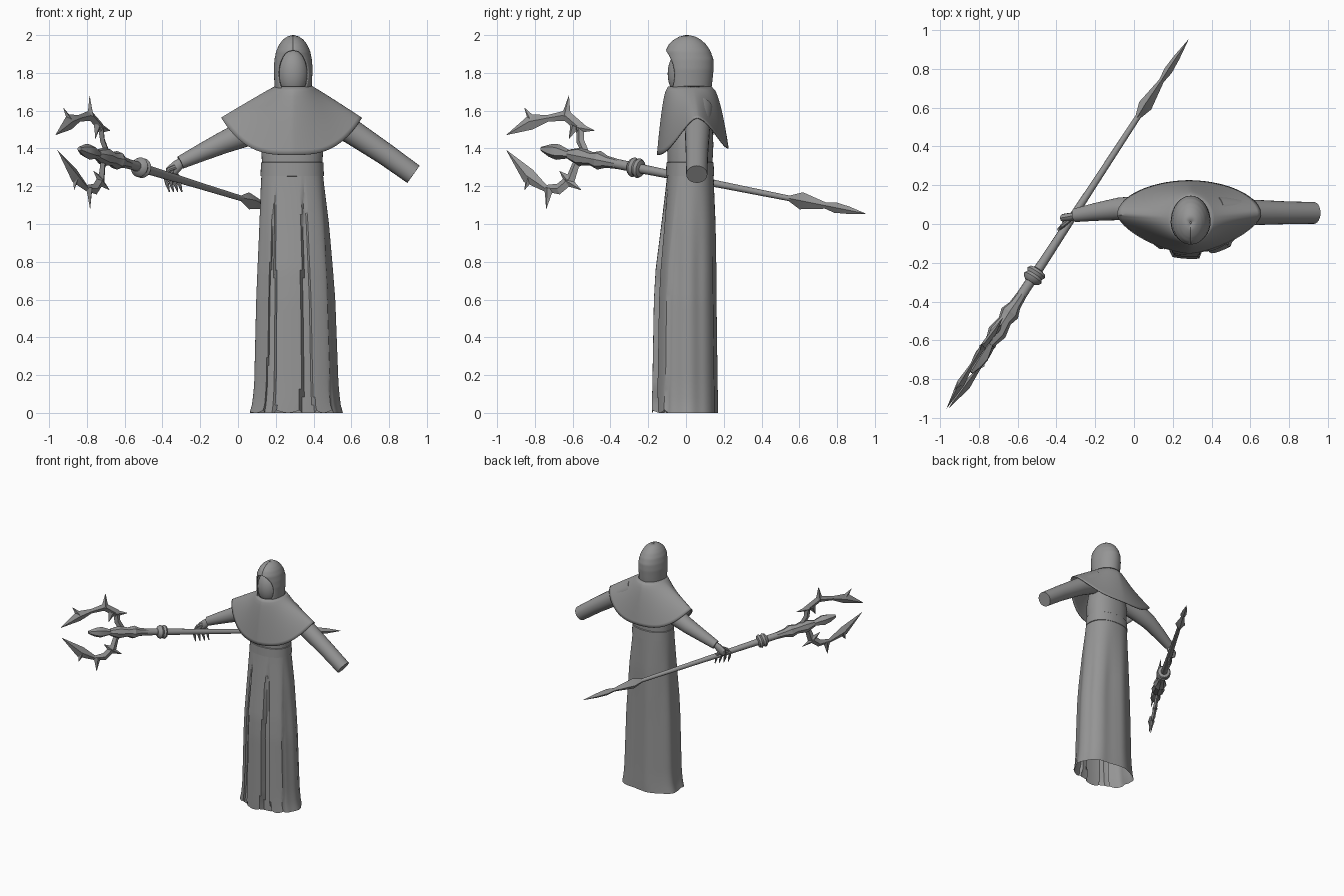
import bpy
from math import sin, cos, pi, acos, sqrt, copysign, radians
from mathutils import Vector

cube = bpy.data.objects.get("Cube")
if cube:
    bpy.data.objects.remove(cube)

grey = bpy.data.materials.new("plain_grey")
grey.use_nodes = True
grey.diffuse_color = (0.3, 0.3, 0.3, 1)
grey.node_tree.nodes["Principled BSDF"].inputs["Base Color"].default_value = (0.3, 0.3, 0.3, 1)


def loft(name, rings, closed=True, cap=False, angle=40, thick=0):
    """Skin a list of equal-length rings."""
    n = len(rings[0])
    verts = [p for ring in rings for p in ring]
    faces = []
    for r in range(len(rings) - 1):
        for i in range(n if closed else n - 1):
            j = (i + 1) % n
            faces.append((r * n + i, r * n + j, r * n + n + j, r * n + n + i))
    if cap:
        last = (len(rings) - 1) * n
        faces += [tuple(range(n))[::-1], tuple(range(last, last + n))]
    mesh = bpy.data.meshes.new(name)
    mesh.from_pydata(verts, [], faces)
    mesh.materials.append(grey)
    obj = bpy.data.objects.new(name, mesh)
    bpy.context.collection.objects.link(obj)
    bpy.ops.object.select_all(action='DESELECT')
    obj.select_set(True)
    bpy.context.view_layer.objects.active = obj
    bpy.ops.object.shade_smooth_by_angle(angle=radians(angle))
    if thick:
        mod = obj.modifiers.new("cloth", 'SOLIDIFY')
        mod.thickness = thick
    return obj


def tube(name, points, radii, sides=12, flat=1.0, ref=(0, 1, 0), angle=40):
    """Tapered tube along a path; flat squeezes it along ref."""
    pts = [Vector(p) for p in points]
    rings = []
    for i, p in enumerate(pts):
        t = (pts[min(i + 1, len(pts) - 1)] - pts[max(i - 1, 0)]).normalized()
        u = t.cross(Vector(ref)).normalized()
        v = t.cross(u)
        rings.append([p + radii[i] * (u * cos(2 * pi * k / sides) + v * flat * sin(2 * pi * k / sides))
                      for k in range(sides)])
    return loft(name, rings, cap=True, angle=angle)


def interp(table, z):
    """Blend the rows of a table whose first column is rising height."""
    for a, b in zip(table, table[1:]):
        if z <= b[0]:
            f = (z - a[0]) / (b[0] - a[0])
            return [p + (q - p) * f for p, q in zip(a, b)]
    return table[-1]


def oval(cx, cy, a, front, back, th, power=2.0):
    """Point on a superellipse with separate front and back depths."""
    c, s = cos(th), sin(th)
    x = cx + a * copysign(abs(c) ** (2 / power), c)
    depth = abs(s) ** (2 / power)
    return x, cy + (back - cy if s > 0 else front - cy) * depth


# Robe skirt with pushed-out front panels: height, centre, half width, front, back
SKIRT = [(0, .305, .245, -.145, .165), (.05, .305, .232, -.145, .165), (.15, .305, .222, -.143, .163),
         (.6, .302, .208, -.135, .157), (1.0, .295, .184, -.112, .155), (1.2, .288, .168, -.102, .148),
         (1.26, .287, .163, -.1, .146)]
PANELS = [(.268, .07, .035), (.12, .045, .02), (.43, .045, .016)]
rings = []
for k in range(31):
    z = 1.26 * k / 30
    _, cx, a, front, back = interp(SKIRT, z)
    ring = []
    loose = min(1, (1.26 - z) / .5)
    for i in range(120):
        th = 2 * pi * i / 120
        x, y = oval(cx, .01, a, front, back, th, 2.3)
        lift = 0
        if sin(th) < 0:
            for px, half, push in PANELS:
                px = .287 + (px - .287) * a / .21
                if abs(x - px) < half:
                    y -= push * loose
                    lift = .02 * ((x - px) / half) ** 2 if k == 0 else 0
        else:
            y += .007 * loose * cos(7 * th) * sin(th)
        x += .005 * loose * cos(9 * th) * cos(th)
        ring.append((x, y, z + lift))
    rings.append(ring)
loft("robe_skirt", rings, angle=35)

# Torso and waist band
def bands(name, rows, sides=64):
    loft(name, [[(*oval(.287, .02, a, f, b, 2 * pi * i / sides, 2.2), z) for i in range(sides)]
                for z, a, f, b in rows])

bands("torso", [(1.22, .16, -.098, .142), (1.32, .16, -.098, .14), (1.42, .165, -.1, .145),
                (1.52, .15, -.085, .14), (1.62, .1, -.06, .12), (1.72, .08, -.05, .1)])
bands("waist_band", [(1.25, .155, -.095, .14), (1.255, .168, -.106, .149), (1.325, .165, -.104, .146),
                     (1.33, .155, -.095, .14)])

# Shoulder cape, its hem raised over the arms
rings = []
for k in range(15):
    s = k / 14
    ring = []
    for i in range(96):
        th = 2 * pi * i / 96
        is_back = sin(th) > 0
        nx, ny = oval(.295, .03, .095, -.09, .13, th)
        hx, hy = oval(.284, .05, .368, -.148, .22, th, 1.9 if is_back else 1.5)
        u = abs(hx - .284) / .368
        hz = (1.4 if is_back else 1.365) + (.16 if is_back else .19) * u ** 3
        f = s ** (.55 + .42 * u)
        ring.append((nx + (hx - nx) * f, ny + (hy - ny) * f, 1.725 + (hz - 1.725) * s))
    rings.append(ring)
loft("shoulder_cape", rings, angle=50, thick=.006)

# Hood with an oval opening, and the smooth face inside
HOOD = [(1.68, .108, -.09, .145), (1.72, .098, -.098, .135), (1.76, .1, -.102, .14), (1.82, .103, -.103, .146),
        (1.87, .099, -.106, .145), (1.915, .09, -.108, .13), (1.95, .074, -.092, .107),
        (1.975, .055, -.066, .08), (1.992, .032, -.035, .05), (2.0, .004, -.001, .012)]
rings = []
for k in range(41):
    z = 1.68 + .32 * k / 40
    _, a, front, back = interp(HOOD, z)
    gap = .079 * sqrt(max(0, 1 - ((z - 1.795) / .125) ** 2))
    start = acos(min(.95, gap / a))
    rings.append([(*oval(.292, .01, a, front, back, -start + (pi + 2 * start) * i / 48), z) for i in range(49)])
loft("hood", rings, closed=False, angle=50, thick=.007)
loft("face", [[(.292 + .083 * sin(v) * cos(2 * pi * i / 32), -.015 + .082 * sin(v) * sin(2 * pi * i / 32),
                1.795 - .128 * cos(v)) for i in range(32)] for v in [.01 + (pi - .02) * k / 16 for k in range(17)]])

# Sleeves
tube("left_sleeve", [(.42, .06, 1.6), (.6, .06, 1.49), (.78, .058, 1.37), (.929, .057, 1.263)],
     [.085, .066, .059, .056], 24)
tube("right_sleeve", [(.14, .06, 1.53), (.04, .075, 1.48), (-.08, .078, 1.43), (-.2, .062, 1.375), (-.305, .045, 1.325)],
     [.085, .071, .058, .046, .035], 24)

# Right hand gripping the staff
tube("right_palm", [(-.29, .045, 1.335), (-.32, .038, 1.31), (-.355, .03, 1.275), (-.365, .025, 1.25)],
     [.022, .03, .034, .016], 12, .7)
for i in range(4):
    x, y = -.385 + .022 * i, -.03 + .026 * i
    tube(f"right_finger_{i + 1}", [(-.35, .03 + .01 * (i - 2), 1.28), (x, y, 1.25), (x + .01, y - .004, 1.21),
                                   (x + .022, y - .006, 1.17)], [.013, .012, .01, .003], 8)
tube("right_thumb", [(-.335, .02, 1.3), (-.37, -.01, 1.285), (-.385, -.03, 1.255)], [.014, .012, .004], 8)

# Staff: everything is placed by depth y and height z in its own upright plane
def on_staff(y, z=None):
    axis = 1.055 + .2 * (.95 - y)
    z = axis if z is None else z
    return Vector((.28 + .653 * (y - .95) - .13 * (z - axis), y, z))

def staff_part(name, rows, sides=12, flat=1.0, angle=30):
    tube(name, [on_staff(y) for y, _ in rows], [r for _, r in rows], sides, flat, NORMAL, angle)

NORMAL = Vector((1, -.653, .13)).normalized()
staff_part("staff_shaft", [(.62, .014), (.2, .018), (-.25, .025), (-.42, .027)])
staff_part("staff_collar", [(-.235, .028), (-.24, .045), (-.252, .053), (-.265, .044), (-.278, .053),
                            (-.29, .045), (-.3, .028)], 20)
staff_part("staff_neck", [(-.36, .026), (-.42, .032), (-.46, .05), (-.5, .036), (-.56, .05), (-.62, .026)], 8)
staff_part("head_spike", [(-.56, .018), (-.62, .022), (-.68, .042), (-.72, .034), (-.765, .012)], 6)
staff_part("rear_blade_base", [(.54, .012), (.61, .046), (.68, .03), (.75, .014)], 4, .8)
staff_part("rear_blade_tip", [(.72, .012), (.79, .028), (.86, .02), (.95, .001)], 4, .8)

# Open ring of two hooked claws with thorns
CLAWS = {
    "upper": ([(-.53, 1.37), (-.56, 1.44), (-.56, 1.51), (-.635, 1.575), (-.73, 1.56), (-.82, 1.54), (-.95, 1.472)],
              [((-.635, 1.57), (-.62, 1.68)), ((-.81, 1.54), (-.855, 1.615)), ((-.57, 1.51), (-.485, 1.495)),
               ((-.59, 1.52), (-.62, 1.45))]),
    "lower": ([(-.54, 1.36), (-.585, 1.31), (-.61, 1.24), (-.675, 1.185), (-.745, 1.19), (-.835, 1.255), (-.95, 1.39)],
              [((-.725, 1.19), (-.74, 1.08)), ((-.825, 1.25), (-.855, 1.18)), ((-.63, 1.23), (-.555, 1.18)),
               ((-.62, 1.23), (-.67, 1.28))])}
for side, (path, thorns) in CLAWS.items():
    tube(f"{side}_claw", [on_staff(*p) for p in path], [.022, .024, .03, .03, .018, .042, .001], 4, .5, NORMAL, 20)
    for i, (base, tip) in enumerate(thorns):
        a, b = on_staff(*base), on_staff(*tip)
        tube(f"{side}_thorn_{i + 1}", [a, a.lerp(b, .35), b], [.032, .019, .001], 4, .6, NORMAL, 20)
